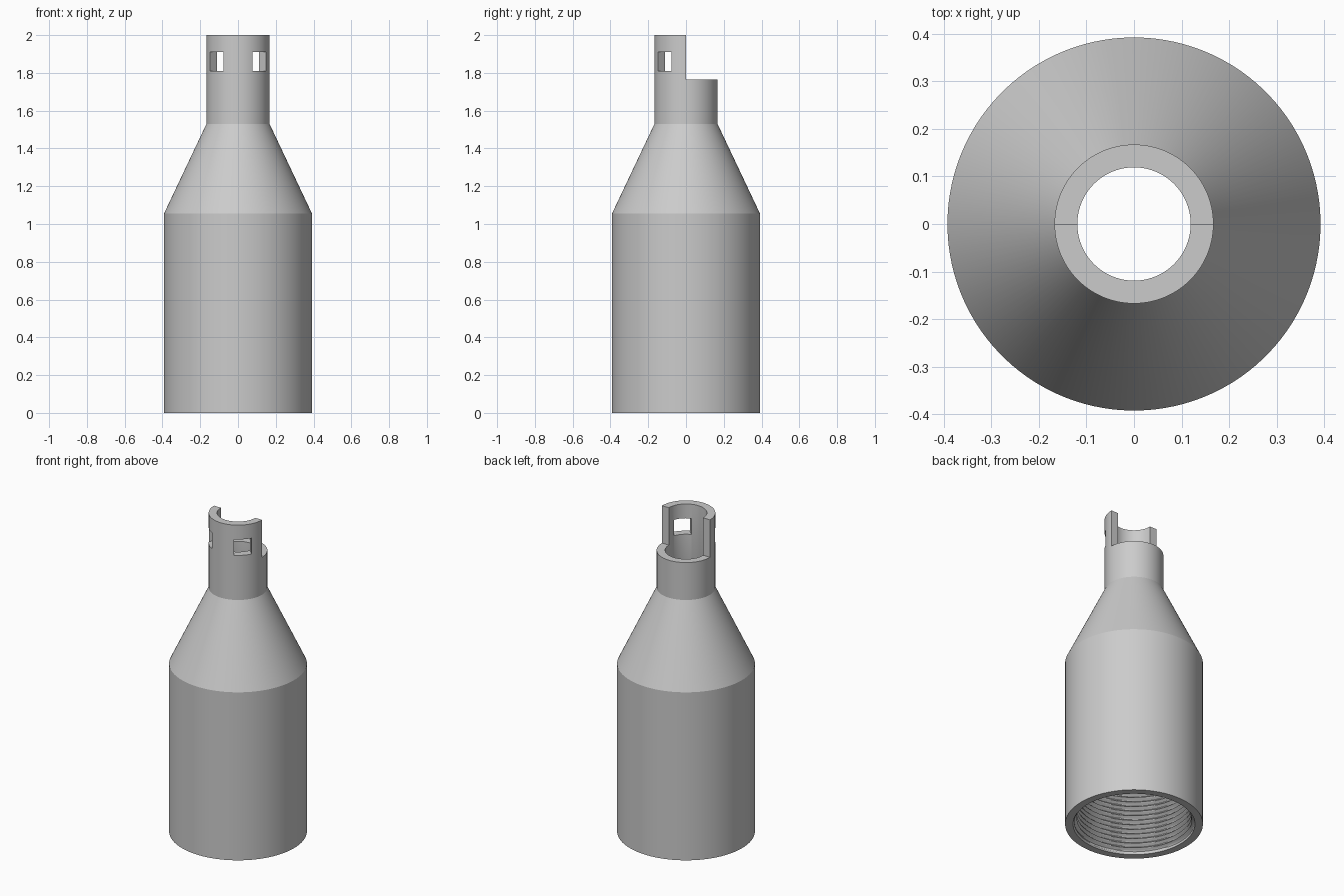
import bpy
import bmesh
from math import cos, sin, pi, radians

if "Cube" in bpy.data.objects:
    bpy.data.objects.remove(bpy.data.objects["Cube"], do_unlink=True)

SEGMENTS = 128
HEIGHT = 2.0
BODY_R, NECK_R, BORE_R = 0.392, 0.167, 0.119
SHOULDER_Z, NECK_Z, STEP_Z = 1.055, 1.53, 1.765
THREAD_ROOT, THREAD_CREST = 0.347, 0.325
PITCH, THREAD_TOP, ROWS_PER_TURN = 0.03, 0.96, 8

grey = bpy.data.materials.new("matte grey")
grey.use_nodes = True
grey.diffuse_color = (0.6, 0.6, 0.6, 1)
grey.node_tree.nodes["Principled BSDF"].inputs["Base Color"].default_value = (0.6, 0.6, 0.6, 1)


def thread_radius(z, angle):
    """Triangular helical thread that fades out at both ends."""
    phase = (z / PITCH - angle / (2 * pi)) % 1
    ridge = 1 - abs(2 * phase - 1)
    fade = max(0, min(1, z / PITCH, (THREAD_TOP - z) / PITCH))
    return THREAD_ROOT - (THREAD_ROOT - THREAD_CREST) * ridge * fade


def make_object(name, bm):
    mesh = bpy.data.meshes.new(name)
    bmesh.ops.recalc_face_normals(bm, faces=bm.faces)
    bm.to_mesh(mesh)
    bm.free()
    obj = bpy.data.objects.new(name, mesh)
    bpy.context.collection.objects.link(obj)
    mesh.materials.append(grey)
    return obj


def box(name, size, centre, turn=0):
    """Cutting block, offset first and then turned about the axis."""
    bm = bmesh.new()
    bmesh.ops.create_cube(bm, size=1)
    for v in bm.verts:
        v.co = [v.co[i] * size[i] + centre[i] for i in range(3)]
    obj = make_object(name, bm)
    obj.rotation_euler.z = turn
    obj.hide_render = True
    return obj


# Closed lathe profile: outside going up, then bore and thread going down
rings = [(BODY_R, 0), (BODY_R, SHOULDER_Z), (NECK_R, NECK_Z), (NECK_R, HEIGHT),
         (BORE_R, HEIGHT), (BORE_R, NECK_Z - 0.02)]
rows = round(THREAD_TOP / PITCH * ROWS_PER_TURN)
rings += [(None, THREAD_TOP * i / rows) for i in range(rows, -1, -1)]

bm = bmesh.new()
loops = []
for radius, z in rings:
    loop = []
    for s in range(SEGMENTS):
        a = 2 * pi * (s + 0.5) / SEGMENTS
        r = radius or thread_radius(z, a)
        loop.append(bm.verts.new((r * cos(a), r * sin(a), z)))
    loops.append(loop)
for i, lower in enumerate(loops):
    upper = loops[(i + 1) % len(loops)]
    for s in range(SEGMENTS):
        t = (s + 1) % SEGMENTS
        bm.faces.new((lower[s], lower[t], upper[t], upper[s]))
body = make_object("threaded_bottle_adapter", bm)

# Cut away the back half of the neck top, and two square side windows
cutters = [box("neck_step_cutter", (1, 0.5, 0.5), (0, 0.25, STEP_Z + 0.25))]
for side, turn in (("left", -45), ("right", -135)):
    cutters.append(box(side + "_window_cutter", (0.25, 0.1, 0.1),
                       (0.175, 0, 1.86), radians(turn)))

bpy.context.view_layer.objects.active = body
body.select_set(True)
for cutter in cutters:
    mod = body.modifiers.new(cutter.name, "BOOLEAN")
    mod.operation = "DIFFERENCE"
    mod.solver = "EXACT"
    mod.object = cutter
    bpy.ops.object.modifier_apply(modifier=mod.name)
for cutter in cutters:
    bpy.data.objects.remove(cutter, do_unlink=True)

bpy.ops.object.select_all(action="DESELECT")
body.select_set(True)
bpy.ops.object.shade_smooth_by_angle(angle=radians(25))
